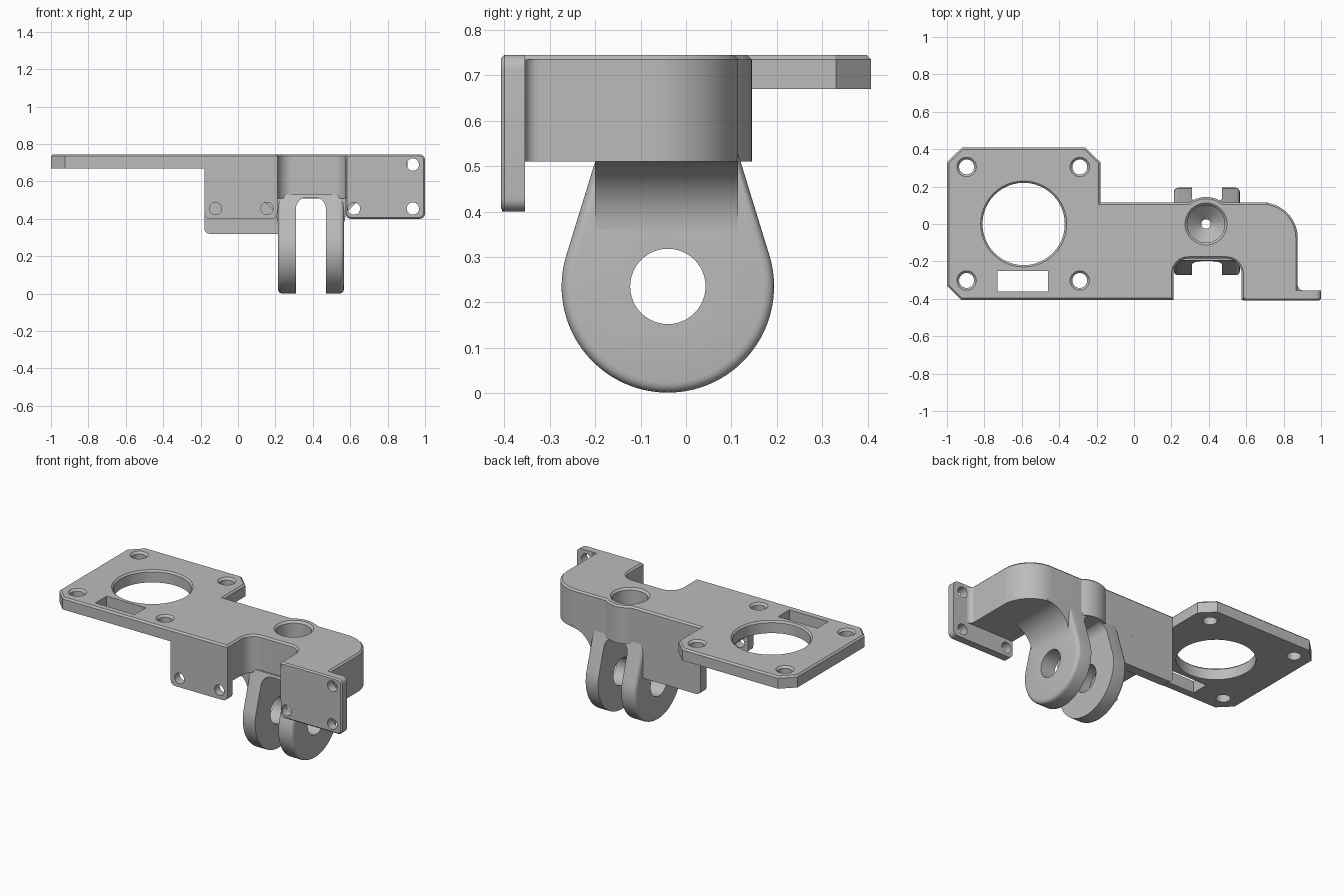
import bpy, bmesh
from math import sin, cos, pi, radians, atan2, acos, hypot

cube = bpy.data.objects.get("Cube")
if cube:
    bpy.data.objects.remove(cube)

grey = bpy.data.materials.new("matte grey")
grey.use_nodes = True
COLOUR = (0.5, 0.5, 0.5, 1)
grey.diffuse_color = COLOUR
grey.node_tree.nodes["Principled BSDF"].inputs["Base Color"].default_value = COLOUR

AXES = {"x": lambda u, v, w: (w, u, v),
        "y": lambda u, v, w: (u, w, v),
        "z": lambda u, v, w: (u, v, w)}


def finish(name, bm):
    bmesh.ops.recalc_face_normals(bm, faces=bm.faces)
    mesh = bpy.data.meshes.new(name)
    bm.to_mesh(mesh)
    bm.free()
    mesh.materials.append(grey)
    obj = bpy.data.objects.new(name, mesh)
    bpy.context.collection.objects.link(obj)
    return obj


def prism(name, outline, lo, hi, axis="z", bevel=0, segments=1, ends=("hi",)):
    """Extrude an outline along an axis, bevelling the chosen end rims."""
    bm = bmesh.new()
    place = AXES[axis]
    rims = {"lo": [bm.verts.new(place(u, v, lo)) for u, v in outline],
            "hi": [bm.verts.new(place(u, v, hi)) for u, v in outline]}
    bm.faces.new(rims["lo"])
    bm.faces.new(rims["hi"])
    n = len(outline)
    for i in range(n):
        j = (i + 1) % n
        bm.faces.new((rims["lo"][i], rims["lo"][j], rims["hi"][j], rims["hi"][i]))
    bmesh.ops.recalc_face_normals(bm, faces=bm.faces)
    if bevel:
        edges = [bm.edges.get((rims[e][i], rims[e][i - 1])) for e in ends for i in range(n)]
        bmesh.ops.bevel(bm, geom=edges, offset=bevel, segments=segments,
                        profile=0.5, affect="EDGES")
    return finish(name, bm)


def arc(cx, cy, r, start, end, steps=12):
    return [(cx + r * cos(radians(start + (end - start) * i / steps)),
             cy + r * sin(radians(start + (end - start) * i / steps)))
            for i in range(steps + 1)]


def rounded(x0, x1, y0, y1, r):
    return (arc(x1 - r, y0 + r, r, -90, 0, 6) + arc(x1 - r, y1 - r, r, 0, 90, 6)
            + arc(x0 + r, y1 - r, r, 90, 180, 6) + arc(x0 + r, y0 + r, r, 180, 270, 6))


def lathe(name, x, y, profile, steps=48):
    """Closed turned solid about a vertical axis from (radius, height) pairs."""
    bm = bmesh.new()
    rings = [[bm.verts.new((x + r * cos(2 * pi * i / steps), y + r * sin(2 * pi * i / steps), z))
              for i in range(steps)] for r, z in profile]
    for a, b in zip(rings, rings[1:]):
        for i in range(steps):
            j = (i + 1) % steps
            bm.faces.new((a[i], a[j], b[j], b[i]))
    bm.faces.new(rings[0])
    bm.faces.new(rings[-1])
    return finish(name, bm)


def cut(target, cutter):
    mod = target.modifiers.new("cut", "BOOLEAN")
    mod.operation, mod.solver, mod.object = "DIFFERENCE", "EXACT", cutter
    bpy.context.view_layer.objects.active = target
    bpy.ops.object.modifier_apply(modifier=mod.name)
    bpy.data.objects.remove(cutter)


TOP, UNDER, FLOOR = 0.745, 0.67, 0.51
FRONT, BACK = -0.405, 0.115
LUG_X = 0.39

# Outline of the arm: front notch, rounded end and the boss at the back
arm = ([(-0.18, FRONT), (0.21, FRONT)]
       + arc(0.29, -0.265, 0.08, 180, 90)
       + arc(0.495, -0.265, 0.08, 90, 0)
       + [(0.575, FRONT), (0.875, FRONT)]
       + arc(0.685, -0.075, 0.19, 0, 90, 20)
       + arc(0.385, 0, 0.145, 52.5, 127.5)
       + [(-0.18, BACK)])
mount = [(-0.18, 0.33), (-0.26, 0.408), (-0.92, 0.408), (-1, 0.33), (-1, -0.33), (-0.925, FRONT)]

top_plate = prism("top_plate", arm[1:] + mount, UNDER, TOP, bevel=0.01)
arm_block = prism("arm_block", arm, FLOOR, UNDER)


def hole(x, y, r, chamfer):
    cut(top_plate, lathe("hole_cutter", x, y, [
        (r, 0.6), (r, TOP - chamfer), (r + chamfer, TOP), (r + chamfer, TOP + 0.1)]))


# Large opening, four screw holes and a slot in the mounting plate
hole(-0.59, 0, 0.22, 0.01)
for x in (-0.895, -0.29):
    for y in (-0.302, 0.305):
        hole(x, y, 0.04, 0.012)
cut(top_plate, prism("slot_cutter", [(-0.73, -0.36), (-0.46, -0.36), (-0.46, -0.25), (-0.73, -0.25)], 0.6, 0.8))


# Funnel through the boss
def funnel():
    return lathe("funnel_cutter", 0.385, 0, [
        (0.025, 0.45), (0.025, 0.56), (0.1, 0.63), (0.1, TOP - 0.012), (0.112, TOP), (0.112, 0.85)])


cut(top_plate, funnel())
cut(arm_block, funnel())

# Front screw flanges
flange = prism("end_flange", rounded(0.575, 1, 0.4, TOP, 0.03), -0.408, -0.355, "y", 0.008, 1, ("lo",))
tab = prism("front_tab", rounded(-0.18, 0.21, 0.4, 0.72, 0.03), FRONT, -0.355, "y")
for part, spots in ((flange, [(0.935, 0.69), (0.935, 0.455), (0.62, 0.455)]),
                    (tab, [(0.155, 0.455), (-0.12, 0.455)])):
    for x, z in spots:
        cut(part, prism("screw_cutter", arc(x, z, 0.033, 0, 345, 23), -0.5, -0.3, "y"))
prism("flange_fillet", [(0.87, -0.36)] + arc(0.905, -0.325, 0.03, 270, 180, 6), FLOOR, TOP - 0.01)

# Back wall below the arm
prism("back_wall", rounded(-0.18, 0.25, 0.32, 0.66, 0.03), 0.055, BACK, "y")

# Teardrop lug, split into two ears by an arched gap
CY, CZ, R, CAP = -0.04, 0.235, 0.234, 0.53
half_top = 0.154
tangent = atan2(CAP - CZ, half_top) - acos(R / hypot(half_top, CAP - CZ))
a = tangent * 180 / pi
lug = prism("lug_ears", [(CY + half_top, CAP), (CY - half_top, CAP)] + arc(CY, CZ, R, 180 - a, 360 + a, 64),
            LUG_X - 0.176, LUG_X + 0.176, "x", 0.022, 4, ("lo", "hi"))
gap = ([(LUG_X - 0.08, -0.1), (LUG_X + 0.08, -0.1)]
       + arc(LUG_X + 0.02, 0.455, 0.06, 0, 90, 8) + arc(LUG_X - 0.02, 0.455, 0.06, 90, 180, 8))
cut(lug, prism("gap_cutter", gap, -0.6, 0.6, "y"))
cut(lug, prism("pivot_cutter", arc(CY, CZ, 0.083, 0, 352.5, 47), 0, 0.8, "x"))
cut(lug, funnel())

# Curved webs flaring from the ears into the arm
for side, label in ((1, "left"), (-1, "right")):
    web = [(LUG_X + side * (x - LUG_X), z) for x, z in
           [(0.53, 0.52), (0.53, 0.36)] + arc(0.716, 0.36, 0.15, 180, 90, 16) + [(0.716, 0.52)]]
    prism(label + "_web", web, -0.2, BACK, "y")

# Smooth the curved surfaces, keep edges sharp
bpy.ops.object.select_all(action="DESELECT")
for obj in bpy.context.scene.objects:
    if obj.type == "MESH" and obj.data.materials and obj.data.materials[0] == grey:
        obj.select_set(True)
        bpy.context.view_layer.objects.active = obj
bpy.ops.object.shade_smooth_by_angle(angle=radians(30))
